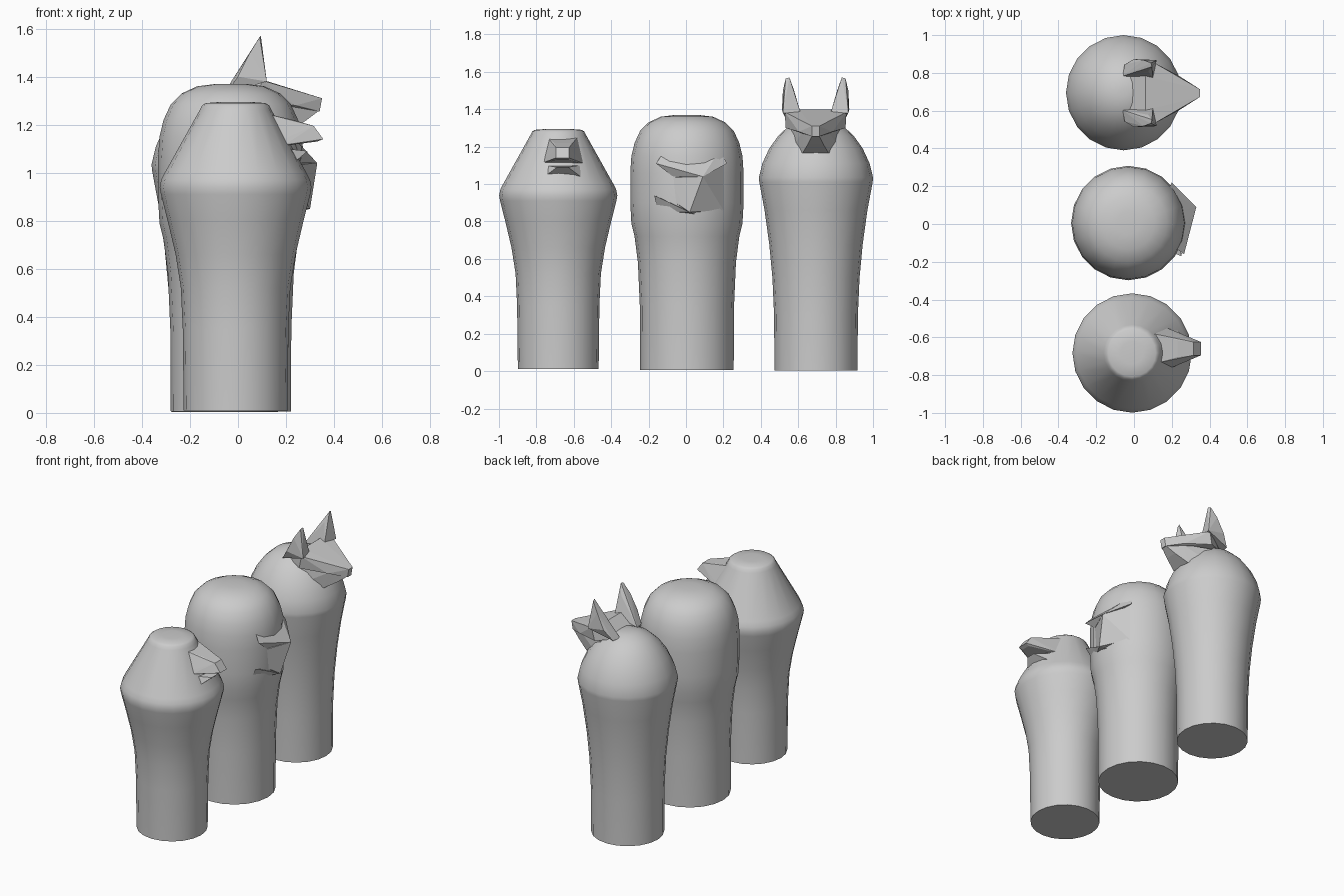
import bpy, bmesh, math

cube = bpy.data.objects.get("Cube")
if cube:
    bpy.data.objects.remove(cube, do_unlink=True)

stone = bpy.data.materials.new("grey_stone")
stone.use_nodes = True
stone.diffuse_color = (0.6, 0.6, 0.6, 1)
stone.node_tree.nodes["Principled BSDF"].inputs["Base Color"].default_value = (0.6, 0.6, 0.6, 1)


def finish(bm, name, angle):
    """Turn a bmesh into a named stone object with smooth or flat shading."""
    bmesh.ops.recalc_face_normals(bm, faces=bm.faces)
    mesh = bpy.data.meshes.new(name)
    bm.to_mesh(mesh)
    bm.free()
    mesh.materials.append(stone)
    obj = bpy.data.objects.new(name, mesh)
    bpy.context.collection.objects.link(obj)
    if angle:
        bpy.ops.object.select_all(action='DESELECT')
        obj.select_set(True)
        bpy.context.view_layer.objects.active = obj
        bpy.ops.object.shade_smooth_by_angle(angle=math.radians(angle))
    return obj


def lathe(name, cx, cy, profile, angle=35, sides=20):
    """Spin a (radius, height) profile around a vertical axis and cap it."""
    bm = bmesh.new()
    rings = []
    for r, z in profile:
        rings.append([bm.verts.new((cx + r * math.cos(math.tau * i / sides),
                                    cy + r * math.sin(math.tau * i / sides), z))
                      for i in range(sides)])
    for low, high in zip(rings, rings[1:]):
        for i in range(sides):
            j = (i + 1) % sides
            bm.faces.new((low[i], low[j], high[j], high[i]))
    bm.faces.new(rings[0][::-1])
    bm.faces.new(rings[-1])
    return finish(bm, name, angle)


def hull(name, points, angle=0):
    """Faceted solid wrapped around a few points."""
    bm = bmesh.new()
    for p in points:
        bm.verts.new(p)
    res = bmesh.ops.convex_hull(bm, input=bm.verts)
    loose = [v for v in bm.verts if not v.link_faces]
    bmesh.ops.delete(bm, geom=loose, context='VERTS')
    return finish(bm, name, angle)


def paired(cy, points):
    """Expand (x, half width, z) into points on both sides of y = cy."""
    return [(x, cy + s * w, z) for x, w, z in points for s in (-1, 1)]


# Jar bodies with their domed lids
lathe("front_jar", -0.01, -0.683,
      [(0.216, 0.01), (0.22, 0.35), (0.228, 0.52), (0.25, 0.66), (0.283, 0.8),
       (0.311, 0.91), (0.316, 0.94), (0.31, 0.97), (0.295, 1.0),
       (0.15, 1.26), (0.14, 1.28), (0.125, 1.29), (0.06, 1.295)], 50)
lathe("middle_jar", -0.03, 0.005,
      [(0.25, 0.005), (0.252, 0.35), (0.262, 0.58), (0.28, 0.72), (0.297, 0.79),
       (0.303, 0.9), (0.303, 1.06), (0.297, 1.15), (0.28, 1.22), (0.25, 1.285),
       (0.205, 1.33), (0.14, 1.36), (0.06, 1.37)], 50)
lathe("back_jar", -0.055, 0.695,
      [(0.222, 0.003), (0.224, 0.3), (0.233, 0.5), (0.25, 0.68), (0.275, 0.86),
       (0.303, 1.01), (0.305, 1.035), (0.287, 1.11), (0.25, 1.19),
       (0.2, 1.26), (0.14, 1.315), (0.07, 1.345), (0.02, 1.35)], 50)

# Front jar: short snout with upper and lower lip
hull("front_snout", paired(-0.66, [
    (0.1, 0.08, 1.25), (0.1, 0.14, 1.1), (0.23, 0.045, 1.22), (0.2, 0.1, 1.12),
    (0.315, 0.035, 1.195), (0.355, 0.035, 1.14), (0.33, 0.03, 1.13)]))
hull("front_lower_lip", paired(-0.66, [
    (0.15, 0.1, 1.1), (0.22, 0.11, 1.03), (0.29, 0.03, 1.09), (0.2, 0.09, 1.1)]))

# Middle jar: muzzle turned slightly to one side, with a brow crease
tip, chin = (0.33, 0.09, 1.04), (0.3, 0.02, 0.85)
hull("middle_muzzle", [tip, chin, (0.26, -0.07, 1.035), (0.24, -0.1, 0.93),
                       (0.2, 0.2, 1.1), (0.2, 0.2, 0.86), (0.1, 0.0, 0.82)], 25)
hull("middle_upper_lip", [tip, (0.26, -0.07, 1.04), (0.275, -0.07, 1.1), (0.265, -0.16, 1.11),
                          (0.18, -0.1, 1.2), (0.18, 0.18, 1.18), (0.2, 0.22, 1.11)], 25)
hull("middle_lower_lip", [chin, (0.25, -0.17, 0.94), (0.27, -0.09, 0.9),
                          (0.2, -0.15, 0.85), (0.2, 0.1, 0.82)], 25)

# Back jar: pointed face, jaw and two upright ears
CY = 0.693
hull("back_face", paired(CY, [
    (-0.04, 0.1, 1.32), (0.06, 0.09, 1.4), (0.1, 0.165, 1.385), (0.08, 0.16, 1.3),
    (0.24, 0.07, 1.34), (0.35, 0.02, 1.31), (0.34, 0.02, 1.255), (0.24, 0.09, 1.28)]))
hull("back_jaw", paired(CY, [
    (0.05, 0.13, 1.29), (0.1, 0.12, 1.2), (0.2, 0.07, 1.165), (0.28, 0.04, 1.215),
    (0.34, 0.018, 1.26), (0.24, 0.07, 1.28)]))
for side, label in ((-1, "right"), (1, "left")):
    hull("back_ear_" + label, [(x, CY + side * w, z) for x, w, z in (
        (-0.06, 0.09, 1.33), (-0.05, 0.15, 1.33), (0.0, 0.18, 1.4), (0.12, 0.175, 1.38),
        (0.1, 0.08, 1.38), (0.05, 0.175, 1.5), (0.075, 0.115, 1.5),
        (0.095, 0.14, 1.57), (0.09, 0.16, 1.565))])
